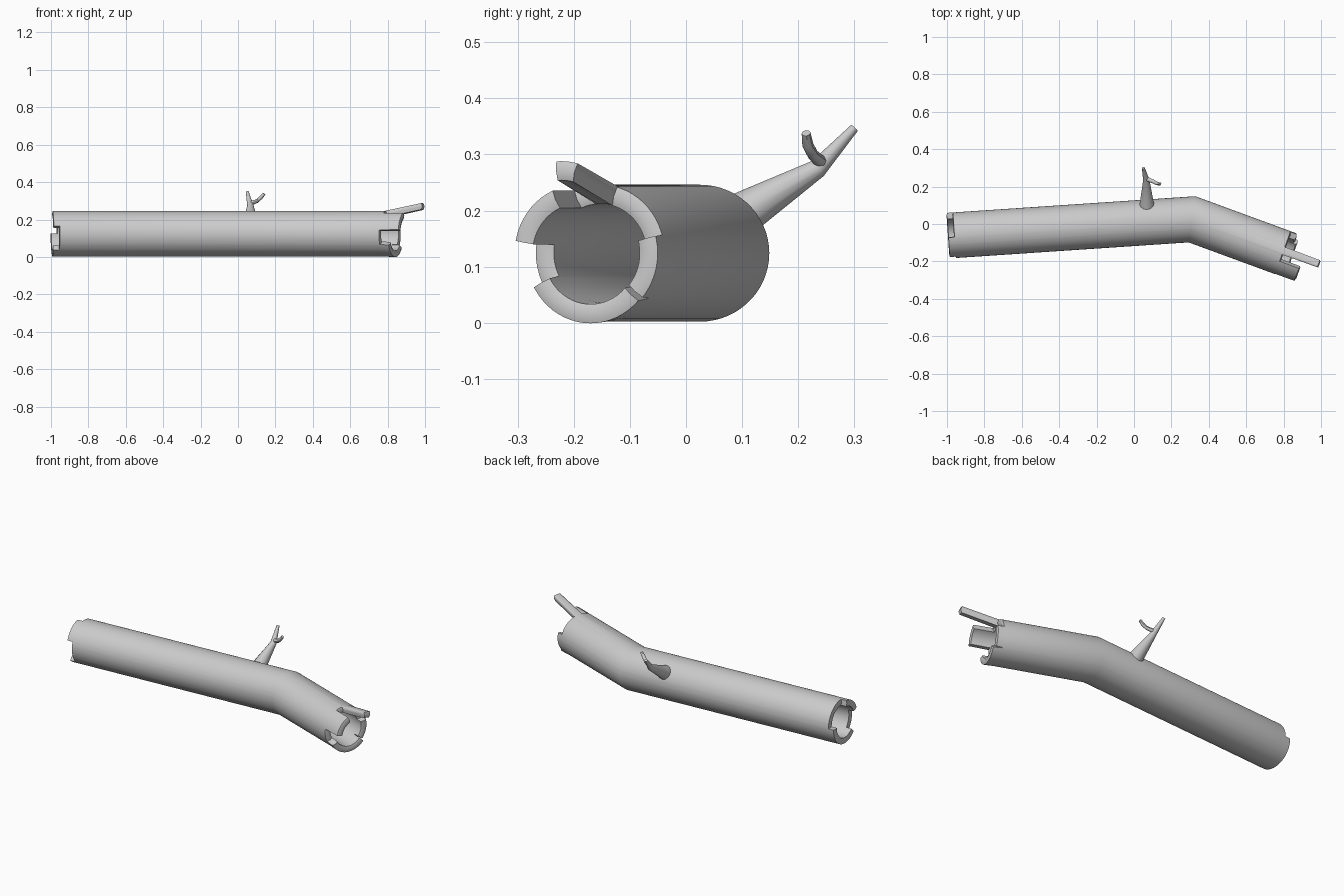
import bpy, bmesh, math
from mathutils import Vector

if "Cube" in bpy.data.objects:
    bpy.data.objects.remove(bpy.data.objects["Cube"])

ZC, R_OUT, R_IN = 0.124, 0.122, 0.088
LEFT, BEND, RIGHT = Vector((-0.96, -0.06, ZC)), Vector((0.31, 0.025, ZC)), Vector((0.795, -0.153, ZC))
UP = Vector((0, 0, 1))
D1, D2 = (BEND - LEFT).normalized(), (RIGHT - BEND).normalized()
N1, N2 = UP.cross(D1), UP.cross(D2)
NM = (N1 + N2).normalized() * 1.022

# Broken teeth: start angle, end angle, length, lift at the tip
RIGHT_TEETH = [(75, 95, 0.2, 0.042), (114, 170, 0.11, 0.0),
               (208, 318, 0.05, -0.003), (319.5, 375, 0.035, 0.0)]
LEFT_TEETH = [(95, 160, 0.032, 0.0), (226, 360, 0.032, 0.0)]


def tooth(teeth, a):
    for a0, a1, length, lift in teeth:
        if a0 <= a <= a1 or a0 <= a + 360 <= a1:
            return length, lift
    return 0.0, 0.0


def finish(bm, name, angle):
    bmesh.ops.recalc_face_normals(bm, faces=bm.faces)
    me = bpy.data.meshes.new(name)
    bm.to_mesh(me)
    bm.free()
    ob = bpy.data.objects.new(name, me)
    bpy.context.collection.objects.link(ob)
    bpy.ops.object.select_all(action='DESELECT')
    ob.select_set(True)
    bpy.context.view_layer.objects.active = ob
    bpy.ops.object.shade_smooth_by_angle(angle=math.radians(angle))
    return ob


# Hollow log: a wall profile swept round the bent axis, with stepped ends
angles = {float(a) for a in range(0, 360, 6)}
for a0, a1, _, _ in RIGHT_TEETH + LEFT_TEETH:
    for a in (a0 - 0.4, a0 + 0.4, a1 - 0.4, a1 + 0.4):
        angles.add(a % 360)

bm = bmesh.new()
rings = []
for a in sorted(angles):
    c, s = math.cos(math.radians(a)), math.sin(math.radians(a))
    rl, lift = tooth(RIGHT_TEETH, a)
    ll, _ = tooth(LEFT_TEETH, a)

    def at(centre, n, r, dz=0.0):
        return centre + n * (c * r) + UP * (s * r + dz)

    def wall(r):
        return [at(LEFT - D1 * ll, N1, r), at(LEFT + D1 * 0.01, N1, r), at(BEND, NM, r),
                at(RIGHT - D2 * 0.01, N2, r), at(RIGHT + D2 * rl, N2, r, lift)]

    mid = (R_OUT + R_IN) / 2
    loop = wall(R_OUT) + [at(RIGHT + D2 * (rl + 0.006), N2, mid, lift)]
    loop += wall(R_IN)[::-1] + [at(LEFT - D1 * (ll + 0.003), N1, mid)]
    rings.append([bm.verts.new(p) for p in loop])
for i, ra in enumerate(rings):
    rb = rings[(i + 1) % len(rings)]
    for j in range(len(ra)):
        k = (j + 1) % len(ra)
        bm.faces.new((ra[j], rb[j], rb[k], ra[k]))
finish(bm, "hollow_log", 50)


def limb(name, points, sides=12):
    """Tapered tube through (x, y, z, radius) points."""
    bm = bmesh.new()
    ps = [Vector(p[:3]) for p in points]
    rows = []
    for i, p in enumerate(ps):
        d = (ps[min(i + 1, len(ps) - 1)] - ps[max(i - 1, 0)]).normalized()
        u = d.cross(Vector((1, 0, 0))).normalized()
        v = d.cross(u)
        r = points[i][3]
        rows.append([bm.verts.new(p + (u * math.cos(t) + v * math.sin(t)) * r)
                     for t in (2 * math.pi * k / sides for k in range(sides))])
    for ra, rb in zip(rows, rows[1:]):
        for k in range(sides):
            m = (k + 1) % sides
            bm.faces.new((ra[k], ra[m], rb[m], rb[k]))
    bm.faces.new(rows[0])
    bm.faces.new(rows[-1])
    return finish(bm, name, 45)


# Side branch and its small twig
limb("branch", [(0.07, 0.085, 0.183, 0.043), (0.068, 0.12, 0.206, 0.036),
                (0.066, 0.235, 0.275, 0.017), (0.05, 0.3, 0.347, 0.008)])
limb("twig", [(0.066, 0.242, 0.285, 0.012), (0.105, 0.226, 0.3, 0.010),
              (0.122, 0.217, 0.317, 0.010), (0.14, 0.214, 0.338, 0.008)], 8)
